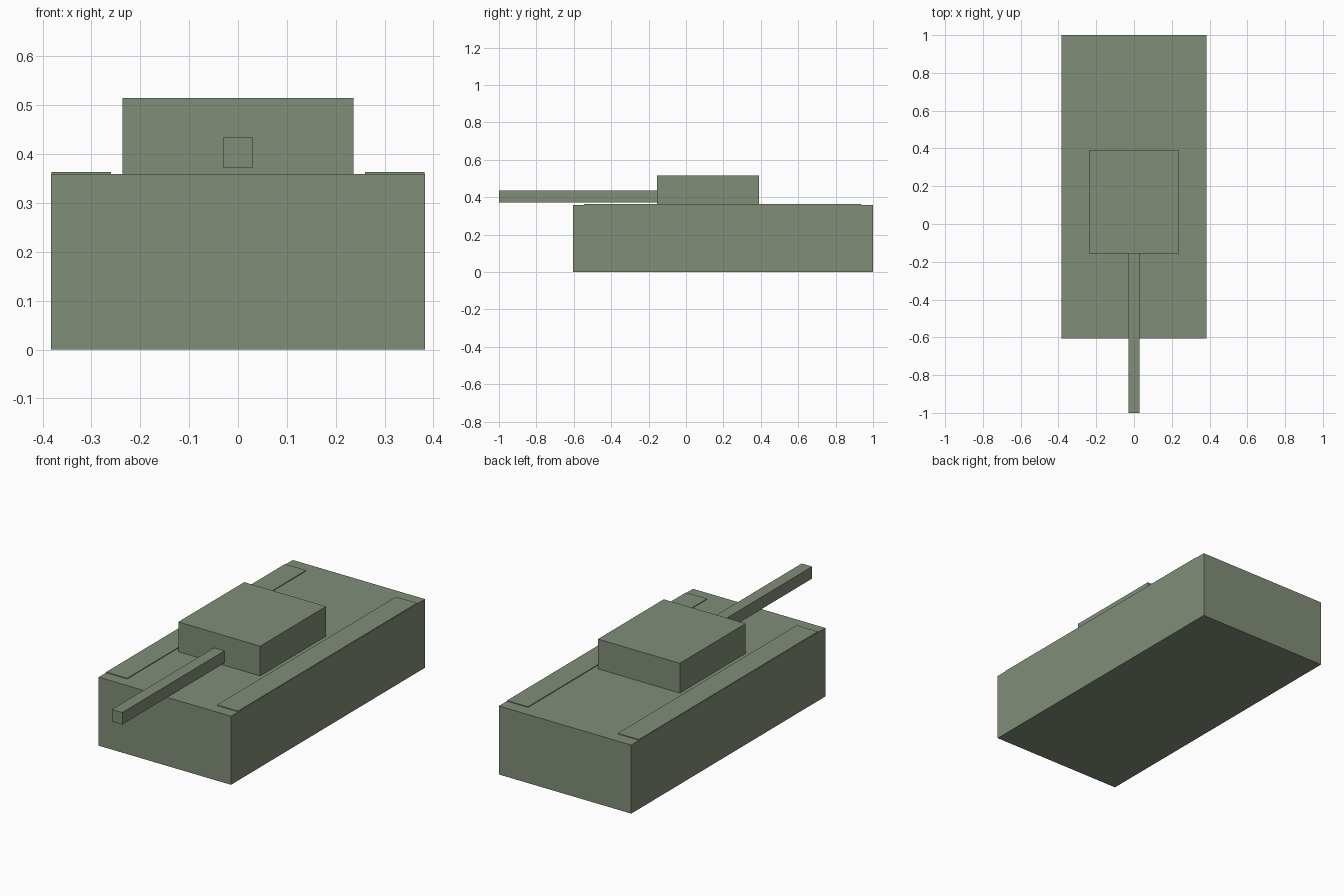
import bpy

if "Cube" in bpy.data.objects:
    bpy.data.objects.remove(bpy.data.objects["Cube"])

green = bpy.data.materials.new("olive_green")
green.diffuse_color = (0.22, 0.27, 0.19, 1)
green.use_nodes = True
green.node_tree.nodes["Principled BSDF"].inputs["Base Color"].default_value = green.diffuse_color


def box(name, x, y, z):
    """Axis-aligned box from (min, max) ranges."""
    ranges = (x, y, z)
    bpy.ops.mesh.primitive_cube_add(size=1, location=[(a + b) / 2 for a, b in ranges])
    ob = bpy.context.object
    ob.name = name
    ob.scale = [b - a for a, b in ranges]
    bpy.ops.object.transform_apply(location=False, rotation=False, scale=True)
    ob.data.materials.append(green)
    return ob


# Hull
box("hull", (-0.383, 0.383), (-0.605, 1.0), (0, 0.359))

# Tracks, set into the hull and just proud of its deck
for side, name in ((-1, "left_track"), (1, "right_track")):
    box(name, sorted((side * 0.26, side * 0.382)), (-0.545, 0.935), (0.001, 0.363))

# Turret and square gun barrel
box("turret", (-0.237, 0.237), (-0.155, 0.39), (0.355, 0.515))
box("gun_barrel", (-0.03, 0.03), (-1.0, -0.15), (0.372, 0.435))
